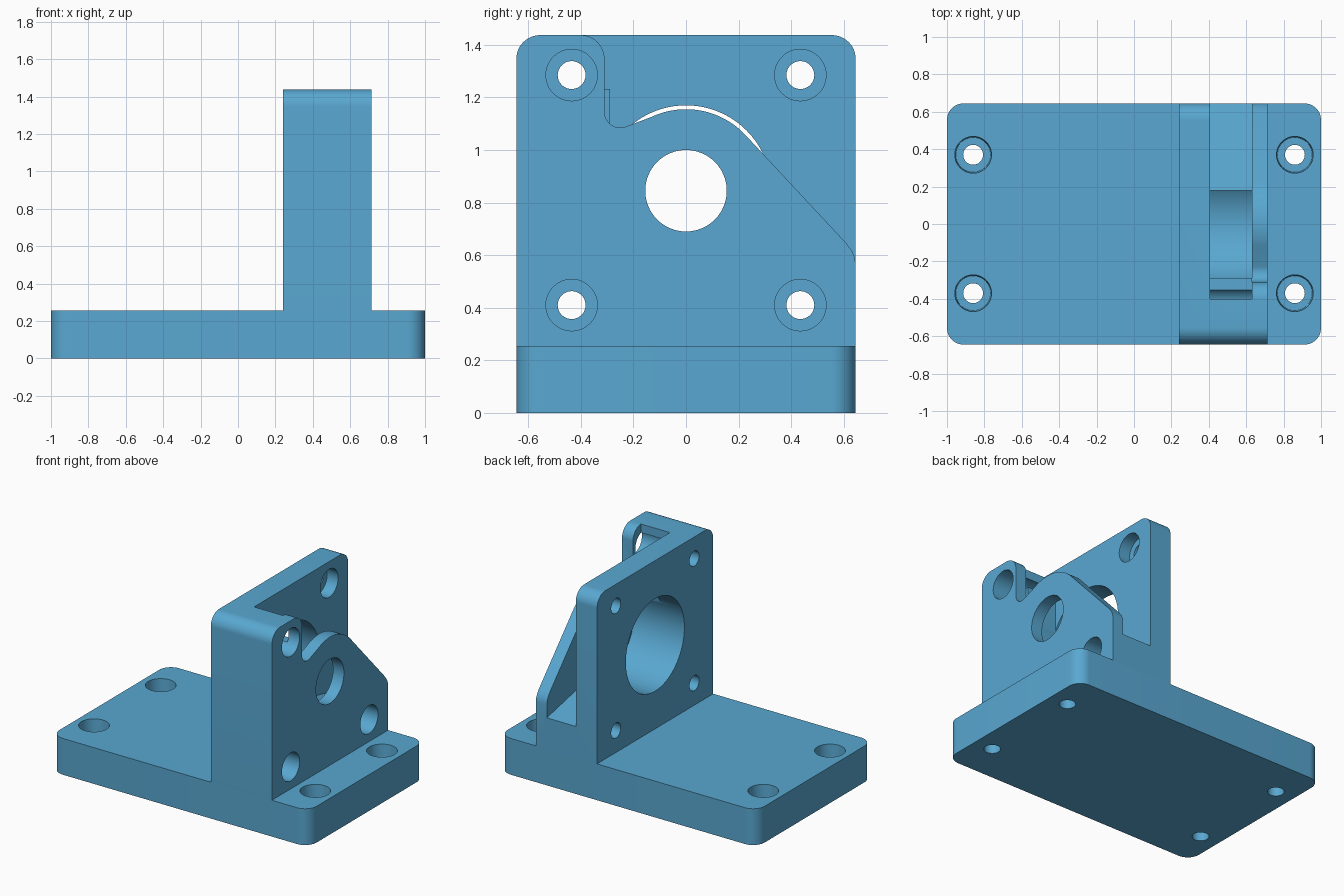
import bpy, bmesh, math
from mathutils import Matrix

if "Cube" in bpy.data.objects:
    bpy.data.objects.remove(bpy.data.objects["Cube"])

blue = bpy.data.materials.new("workshop_blue")
blue.diffuse_color = (0.10, 0.39, 0.64, 1)
blue.use_nodes = True
blue.node_tree.nodes["Principled BSDF"].inputs["Base Color"].default_value = blue.diffuse_color


def make(name, bm):
    bmesh.ops.recalc_face_normals(bm, faces=bm.faces)
    mesh = bpy.data.meshes.new(name)
    bm.to_mesh(mesh)
    bm.free()
    mesh.materials.append(blue)
    ob = bpy.data.objects.new(name, mesh)
    bpy.context.collection.objects.link(ob)
    return ob


def arc(cy, cz, r, a0, a1, n=12):
    angles = [math.radians(a0 + (a1 - a0) * i / n) for i in range(n + 1)]
    return [(cy + r * math.cos(a), cz + r * math.sin(a)) for a in angles]


def prism(name, pts, lo, hi, axis="X"):
    """Extrude an outline along x (outline is y, z) or z (outline is x, y)."""
    bm = bmesh.new()
    place = (lambda p, h: (h, *p)) if axis == "X" else (lambda p, h: (*p, h))
    low = [bm.verts.new(place(p, lo)) for p in pts]
    high = [bm.verts.new(place(p, hi)) for p in pts]
    bm.faces.new(low)
    bm.faces.new(high)
    for i in range(len(pts)):
        j = (i + 1) % len(pts)
        bm.faces.new((low[i], low[j], high[j], high[i]))
    return make(name, bm)


def rod(a, b, lo, hi, r_lo, r_hi, axis="X", n=48):
    """Round cutter along x (centre is y, z) or z (centre is x, y)."""
    bm = bmesh.new()
    bmesh.ops.create_cone(bm, cap_ends=True, segments=n, radius1=r_lo,
                          radius2=r_hi, depth=hi - lo)
    mid = (lo + hi) / 2
    if axis == "X":
        bm.transform(Matrix.Translation((mid, a, b)) @ Matrix.Rotation(math.pi / 2, 4, "Y"))
    else:
        bm.transform(Matrix.Translation((a, b, mid)))
    return make("hole_cutter", bm)


def cut(target, cutter):
    mod = target.modifiers.new("cut", "BOOLEAN")
    mod.operation, mod.solver, mod.object = "DIFFERENCE", "EXACT", cutter
    bpy.context.view_layer.objects.active = target
    bpy.ops.object.modifier_apply(modifier=mod.name)
    bpy.data.objects.remove(cutter)


def smooth(ob):
    bpy.ops.object.select_all(action="DESELECT")
    ob.select_set(True)
    bpy.context.view_layer.objects.active = ob
    bpy.ops.object.shade_smooth_by_angle(angle=math.radians(25))


W, R = 0.645, 0.09          # half depth and corner radius
BASE_TOP, TOP = 0.255, 1.437
MID = 0.845                 # height of the shaft axis

# Base plate with rounded corners
outline = []
for sx, sy, a in ((1, 1, 0), (-1, 1, 90), (-1, -1, 180), (1, -1, 270)):
    outline += arc(sx * (1 - R), sy * (W - R), R, a, a + 90)
base = prism("base_plate", outline, 0, BASE_TOP, "Z")

# Counterbored mounting holes in the base
for x in (-0.86, 0.86):
    for y in (-0.37, 0.37):
        cut(base, rod(x, y, -0.1, 0.3, 0.053, 0.053, "Z"))
        cut(base, rod(x, y, 0.13, 0.3, 0.093, 0.1, "Z"))
smooth(base)

# Upright block with rounded top corners
outline = [(-W, BASE_TOP), (W, BASE_TOP)]
outline += arc(W - R, TOP - R, R, 0, 90) + arc(R - W, TOP - R, R, 90, 180)
upright = prism("motor_bracket", outline, 0.24, 0.715)

# Pocket between the thick motor plate and the thin outer plate
pocket = [(-0.40, 1.6), (-0.40, 1.232), (-0.29, 1.232), (-0.29, 0.985),
          (0, MID), (0.18, 0.574), (0.75, 0.452), (0.75, 1.6)]
cut(upright, prism("pocket_cutter", pocket, 0.405, 0.63))

# Motor bore, then the small shaft bore through the outer plate
cut(upright, rod(0, MID, 0.1, 0.63, 0.325, 0.325, n=80))
cut(upright, rod(0, MID, 0.5, 0.9, 0.155, 0.155, n=64))

# Shaped top edge of the outer plate: tab, notch, round nose and slope
edge = [(-0.40, 1.6)] + arc(-0.40, TOP - R, R, 90, 0)
edge += arc(-0.25, 1.145, 0.06, 180, 290) + arc(0, MID, 0.31, 115, 43, 24)
edge += [(0.61, 0.645), (0.632, 0.615), (0.642, 0.59), (W, 0.565),
         (0.75, 0.565), (0.75, 1.6)]
cut(upright, prism("edge_cutter", edge, 0.63, 0.85))

# Motor screw holes with counterbores reaching into the thick plate
for y in (-0.435, 0.435):
    for z in (0.41, 1.285):
        cut(upright, rod(y, z, 0.1, 0.5, 0.053, 0.053))
        cut(upright, rod(y, z, 0.32, 0.85, 0.098, 0.098))
smooth(upright)
